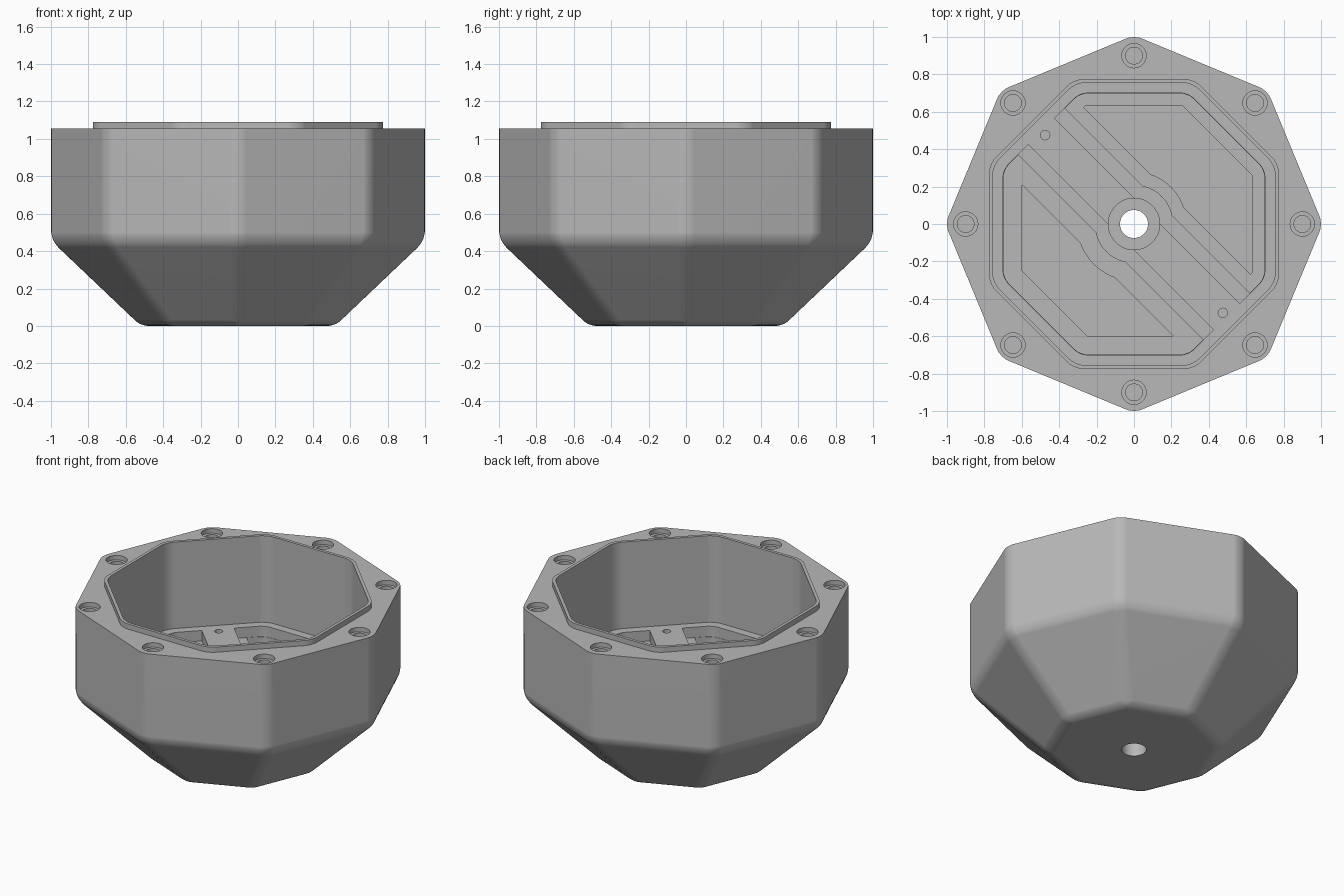
import bpy, bmesh, math
from mathutils import Vector, Matrix

cube = bpy.data.objects.get("Cube")
if cube:
    bpy.data.objects.remove(cube, do_unlink=True)

grey = bpy.data.materials.new("plain grey")
grey.use_nodes = True
colour = (0.48, 0.48, 0.48, 1)
grey.diffuse_color = colour
grey.node_tree.nodes["Principled BSDF"].inputs["Base Color"].default_value = colour

COS = math.cos(math.pi / 8)
SIDE = Vector((1, 1, 0)).normalized()   # across the diagonal bar


def finish(bm, name):
    bmesh.ops.recalc_face_normals(bm, faces=bm.faces)
    mesh = bpy.data.meshes.new(name)
    bm.to_mesh(mesh)
    bm.free()
    obj = bpy.data.objects.new(name, mesh)
    bpy.context.collection.objects.link(obj)
    mesh.materials.append(grey)
    return obj


def loft(sections, turn, sides=8):
    """Stack of regular polygons given as (radius, z)."""
    bm = bmesh.new()
    rings = []
    for r, z in sections:
        angles = [turn + math.tau * i / sides for i in range(sides)]
        rings.append([bm.verts.new((r * math.cos(a), r * math.sin(a), z)) for a in angles])
    for low, high in zip(rings, rings[1:]):
        for i in range(sides):
            j = (i + 1) % sides
            bm.faces.new((low[i], low[j], high[j], high[i]))
    bm.faces.new(rings[0][::-1])
    bm.faces.new(rings[-1])
    return bm


def round_edges(bm, test, offset):
    edges = [e for e in bm.edges if test(e)]
    bmesh.ops.bevel(bm, geom=edges, offset=offset, segments=5, profile=0.5,
                    affect='EDGES', clamp_overlap=True)


def upright(e):
    return abs(e.verts[0].co.z - e.verts[1].co.z) > 0.01


def octagon(name, flat, z0, z1, rounding=0.0):
    """Octagonal prism with its flats on the axes."""
    bm = loft([(flat / COS, z0), (flat / COS, z1)], math.pi / 8)
    if rounding:
        round_edges(bm, upright, rounding)
    return finish(bm, name)


def cylinder(name, r, z0, z1, x=0, y=0, sides=48):
    bm = loft([(r, z0), (r, z1)], 0, sides)
    bmesh.ops.translate(bm, verts=bm.verts, vec=(x, y, 0))
    return finish(bm, name)


def boolean(target, tool, operation='DIFFERENCE'):
    mod = target.modifiers.new("cut", 'BOOLEAN')
    mod.object = tool
    mod.operation = operation
    mod.solver = 'EXACT'
    bpy.context.view_layer.objects.active = target
    bpy.ops.object.modifier_apply(modifier=mod.name)
    bpy.data.objects.remove(tool, do_unlink=True)


# Outer hull: straight walls over a tapered base, soft edges below the rim
RIM, LIP, FLOOR = 1.055, 1.09, 0.51
bm = loft([(0.53, 0), (1.009, 0.455), (1.009, RIM)], 0)
round_edges(bm, lambda e: min(v.co.z for v in e.verts) < RIM - 0.01, 0.045)
body = finish(bm, "octagonal_housing")

# Raised lip and the cavity inside it
boolean(body, octagon("lip", 0.775, 0.8, LIP, 0.05), 'UNION')
boolean(body, octagon("cavity", 0.755, FLOOR, 1.5, 0.05))

# Channels either side of the diagonal bar, leaving bar and centre boss standing
channel = octagon("channel", 0.70, 0.44, FLOOR + 0.02, 0.04)
bm = bmesh.new()
bmesh.ops.create_cube(bm, size=1, matrix=Matrix.Rotation(-math.pi / 4, 4, 'Z')
                      @ Matrix.Translation((0, 0, 0.5)) @ Matrix.Diagonal((3, 0.2, 1, 1)))
boolean(channel, finish(bm, "bar"))
boolean(channel, cylinder("boss_clearance", 0.14, 0.3, 0.7))
boolean(body, channel)


def half_pocket(flat, sign, gap, bulge, z, rounding=0.0):
    """Octagonal recess on one side of the bar, curving around the boss."""
    pocket = octagon("pocket", flat, z, FLOOR + 0.02, rounding)
    bm = bmesh.new()
    bm.from_mesh(pocket.data)
    bpy.data.objects.remove(pocket, do_unlink=True)
    cut = bmesh.ops.bisect_plane(bm, geom=bm.verts[:] + bm.edges[:] + bm.faces[:],
                                 plane_co=SIDE * sign * gap, plane_no=SIDE * sign,
                                 clear_inner=True)
    rim = [g for g in cut["geom_cut"] if isinstance(g, bmesh.types.BMEdge)]
    bmesh.ops.holes_fill(bm, edges=rim)
    pocket = finish(bm, "pocket")
    boolean(pocket, cylinder("bulge", bulge, 0.1, 0.8))
    boolean(body, pocket)


# Stepped pockets in both halves of the floor
for sign, flat, gap, bulge in ((1, 0.63, 0.25, 0.28), (-1, 0.60, 0.275, 0.305)):
    half_pocket(0.698, sign, 0.177, 0.21, 0.39, 0.04)
    half_pocket(flat, sign, gap, bulge, 0.33)

# Centre boss with the through hole
boolean(body, cylinder("boss", 0.14, 0.2, FLOOR + 0.025), 'UNION')
boolean(body, cylinder("through_hole", 0.075, -0.2, 1))

# Small mounting holes in the bar
for sign in (-1, 1):
    boolean(body, cylinder("bar_hole", 0.025, 0.40, 0.7, sign * 0.475, -sign * 0.475, 20))

# Counterbored screw holes around the rim
for i in range(8):
    a = i * math.pi / 4
    r = 0.915 if i % 2 else 0.90
    x, y = r * math.cos(a), r * math.sin(a)
    boolean(body, cylinder("counterbore", 0.065, RIM - 0.03, 1.3, x, y, 32))
    boolean(body, cylinder("screw_hole", 0.045, RIM - 0.2, 1.3, x, y, 32))

# Smooth shading with crisp edges
for o in bpy.context.selected_objects:
    o.select_set(False)
body.select_set(True)
bpy.context.view_layer.objects.active = body
bpy.ops.object.shade_smooth_by_angle(angle=math.radians(25))
weighted = body.modifiers.new("weighted normals", 'WEIGHTED_NORMAL')
weighted.keep_sharp = True
